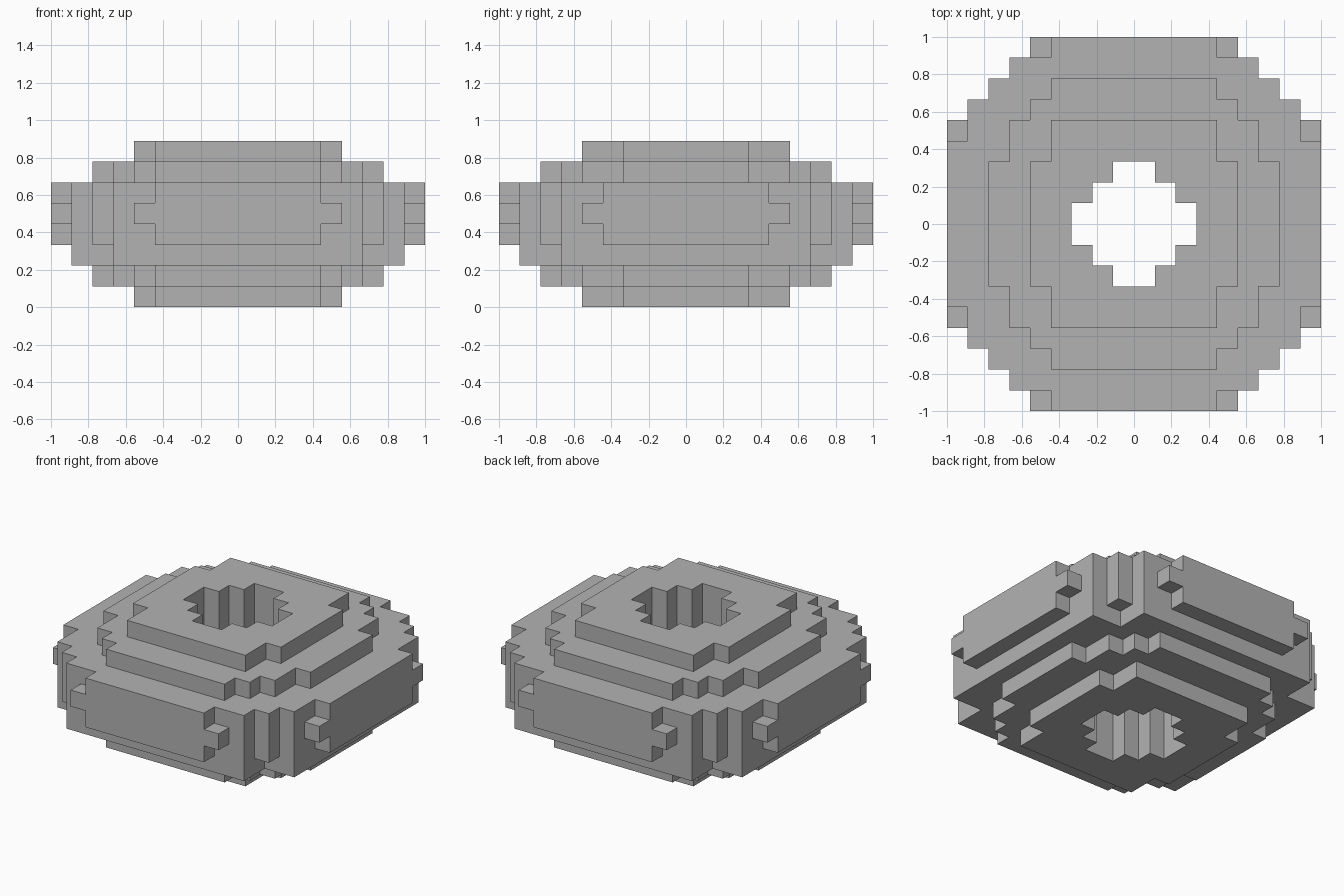
import bpy, bmesh, math
from mathutils import Vector

cube = bpy.data.objects.get("Cube")
if cube:
    bpy.data.objects.remove(cube, do_unlink=True)

UNIT = 1 / 9   # edge of one block

# Half-widths in x for each block row, going outward from the centre in y
CAP = [5] * 3 + [4] * 2
STEP = [7] * 3 + [6] * 2 + [5, 4]
LOWER = [8] * 6 + [6, 6]
BELT = [9] * 4 + [8] * 2 + [7, 6, 4]
MIDDLE = [9] * 5 + [8, 7, 6, 5]
LAYERS = [CAP, STEP, LOWER, BELT, MIDDLE, BELT, STEP, CAP]
HOLE = [3, 2, 1]


def half_width(rows, row):
    return rows[row] if row < len(rows) else 0


def solid(x, y, z):
    """Whether the block with its low corner at x, y, z is filled."""
    if not 0 <= z < len(LAYERS):
        return False
    col = x if x >= 0 else -x - 1
    row = y if y >= 0 else -y - 1
    return half_width(HOLE, row) <= col < half_width(LAYERS[z], row)


def add_outer_faces(bm, cell):
    """Add a square wherever a filled block meets open space."""
    centre = Vector(cell) + Vector((0.5, 0.5, 0.5))
    for axis in range(3):
        for sign in (-1, 1):
            normal = Vector((0, 0, 0))
            normal[axis] = sign
            if solid(*(int(c + n) for c, n in zip(cell, normal))):
                continue
            u = Vector((0, 0, 0))
            u[(axis + 1) % 3] = 0.5
            v = normal.cross(u)
            middle = centre + normal * 0.5
            corners = (middle - u - v, middle + u - v, middle + u + v, middle - u + v)
            bm.faces.new([bm.verts.new(c * UNIT) for c in corners])


# Blocky ring with stepped rim and central opening
bm = bmesh.new()
for z in range(len(LAYERS)):
    for y in range(-9, 9):
        for x in range(-9, 9):
            if solid(x, y, z):
                add_outer_faces(bm, (x, y, z))
bmesh.ops.remove_doubles(bm, verts=bm.verts, dist=UNIT / 100)
bmesh.ops.recalc_face_normals(bm, faces=bm.faces)
bmesh.ops.dissolve_limit(bm, angle_limit=math.radians(1),
                         verts=bm.verts, edges=bm.edges)
mesh = bpy.data.meshes.new("blocky_ring")
bm.to_mesh(mesh)
bm.free()
ring = bpy.data.objects.new("blocky_ring", mesh)
bpy.context.collection.objects.link(ring)

# Plain grey colour
grey = bpy.data.materials.new("plain_grey")
grey.use_nodes = True
colour = (0.45, 0.45, 0.45, 1)
grey.diffuse_color = colour
for node in grey.node_tree.nodes:
    if node.type == "BSDF_PRINCIPLED":
        node.inputs["Base Color"].default_value = colour
mesh.materials.append(grey)
